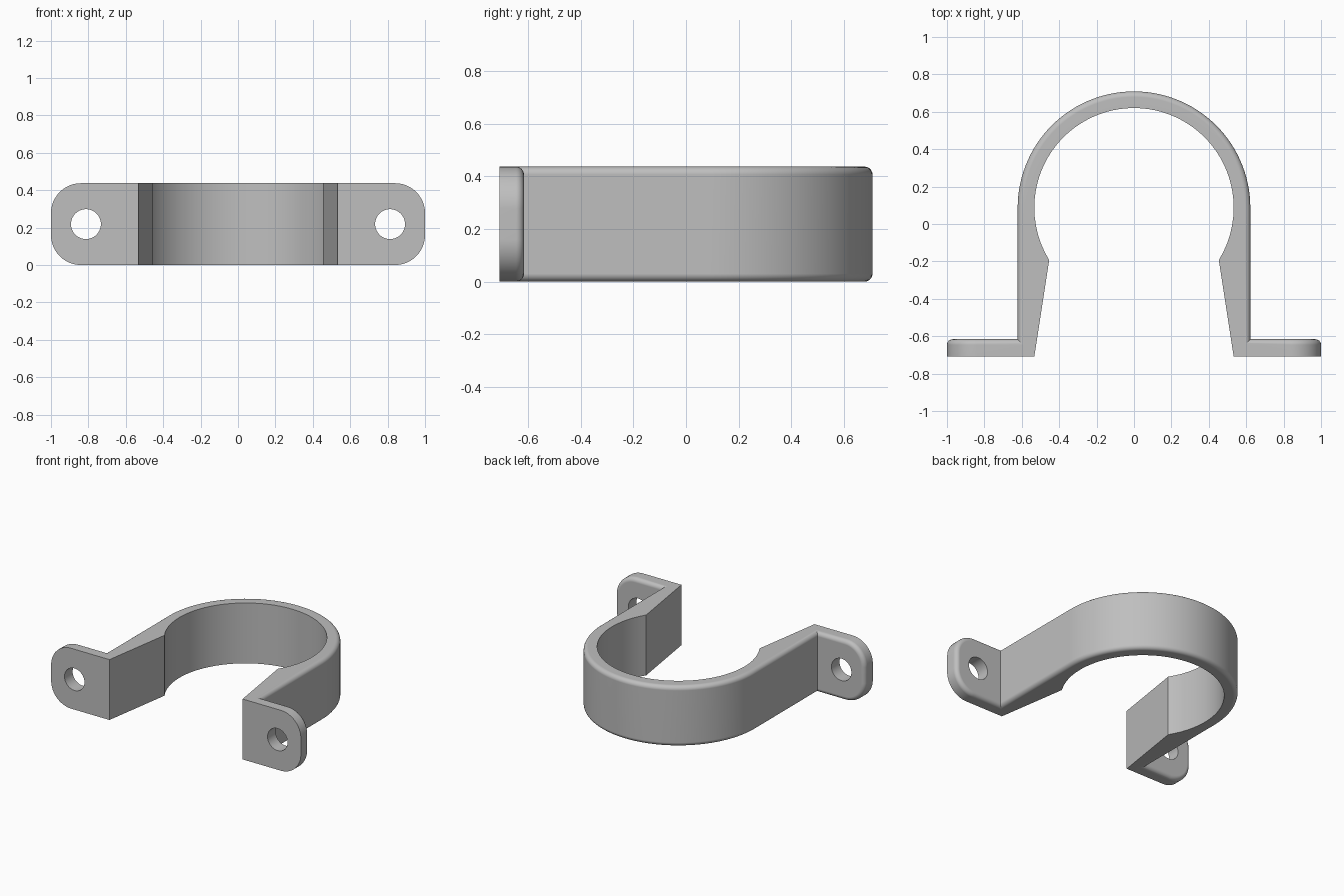
import bpy, bmesh
from math import sin, cos, pi, radians, asin
from mathutils import Vector

if "Cube" in bpy.data.objects:
    bpy.data.objects.remove(bpy.data.objects["Cube"], do_unlink=True)

HEIGHT = 0.437          # width of the strap, along z
FRONT = -0.709          # mounting plane
R_OUT, R_IN = 0.622, 0.533
CENTRE_Y = -FRONT - R_OUT
FILLET = 0.03
PLATE = 0.093           # thickness of the mounting ears
CORNER = 0.16
HOLE_X, HOLE_R = 0.813, 0.08

grey = bpy.data.materials.new("plain grey")
grey.use_nodes = True
colour = (0.52, 0.52, 0.52, 1)
grey.diffuse_color = colour
grey.node_tree.nodes["Principled BSDF"].inputs["Base Color"].default_value = colour


def loft(name, rings):
    """Join equal closed rings of points into a capped solid."""
    bm = bmesh.new()
    loops = [[bm.verts.new(p) for p in ring] for ring in rings]
    for a, b in zip(loops, loops[1:]):
        for i in range(len(a)):
            j = (i + 1) % len(a)
            bm.faces.new((a[i], a[j], b[j], b[i]))
    bm.faces.new(loops[0])
    bm.faces.new(loops[-1])
    bmesh.ops.recalc_face_normals(bm, faces=bm.faces)
    mesh = bpy.data.meshes.new(name)
    bm.to_mesh(mesh)
    bm.free()
    mesh.materials.append(grey)
    obj = bpy.data.objects.new(name, mesh)
    bpy.context.collection.objects.link(obj)
    return obj


# Quarter-round steps: (inset from the side, inset from the top)
STEPS = 6
quarter = [(FILLET * (1 - sin(t)), FILLET * (1 - cos(t)))
           for t in (pi / 2 * i / STEPS for i in range(STEPS + 1))]


# Strap: round bore, straight outer legs, rounded outer edges
def strap_ring(inner, outer, normal):
    ring = [Vector((*inner, 0)), Vector((*inner, HEIGHT))]
    side = [(Vector(outer) - Vector(normal) * d, h) for d, h in quarter]
    ring += [Vector((*p, HEIGHT - h)) for p, h in side]
    ring += [Vector((*p, h)) for p, h in reversed(side)]
    return ring


end = asin(-0.28 / R_IN)
below = [end * i / 6 for i in range(6, 0, -1)]
angles = below + [radians(a) for a in range(0, 181, 3)] + [pi - a for a in reversed(below)]
rings = [strap_ring((R_IN, FRONT), (R_OUT, FRONT), (1, 0))]
for a in angles:
    inner = (R_IN * cos(a), CENTRE_Y + R_IN * sin(a))
    if sin(a) >= -1e-6:
        normal = (cos(a), sin(a))
        outer = (R_OUT * cos(a), CENTRE_Y + R_OUT * sin(a))
    else:
        normal = (1 if cos(a) > 0 else -1, 0)
        outer = (R_OUT * normal[0], inner[1])
    rings.append(strap_ring(inner, outer, normal))
rings.append(strap_ring((-R_IN, FRONT), (-R_OUT, FRONT), (-1, 0)))
clamp = loft("pipe_clamp", rings)


# Mounting ears: rounded outer corners and a rounded back edge
def ear_ring(side, y, inset):
    root = R_OUT - 0.06
    pts = [(root, inset)]
    for cz, start in ((CORNER, -pi / 2), (HEIGHT - CORNER, 0)):
        for i in range(13):
            t = start + pi / 2 * i / 12
            r = CORNER - inset
            pts.append((1 - CORNER + r * cos(t), cz + r * sin(t)))
    pts.append((root, HEIGHT - inset))
    return [Vector((side * x, y, z)) for x, z in pts]


def combine(tool, operation):
    mod = clamp.modifiers.new(operation.lower(), "BOOLEAN")
    mod.operation, mod.object, mod.solver = operation, tool, "EXACT"
    bpy.context.view_layer.objects.active = clamp
    bpy.ops.object.modifier_apply(modifier=mod.name)
    bpy.data.objects.remove(tool, do_unlink=True)


back = FRONT + PLATE
for side in (1, -1):
    rings = [ear_ring(side, FRONT, 0)]
    rings += [ear_ring(side, back - d, h) for d, h in reversed(quarter)][::-1]
    combine(loft("ear", rings), "UNION")
    # Screw hole
    circle = [(side * HOLE_X + HOLE_R * cos(t), HEIGHT / 2 + HOLE_R * sin(t))
              for t in (2 * pi * i / 40 for i in range(40))]
    combine(loft("screw_hole", [[(x, y, z) for x, z in circle]
                                for y in (FRONT - 0.1, back + 0.1)]), "DIFFERENCE")

# Smooth curves, crisp corners, flat planes
bpy.ops.object.select_all(action="DESELECT")
clamp.select_set(True)
bpy.context.view_layer.objects.active = clamp
bpy.ops.object.shade_smooth_by_angle(angle=radians(30))
weighted = clamp.modifiers.new("flat planes", "WEIGHTED_NORMAL")
weighted.keep_sharp = True
